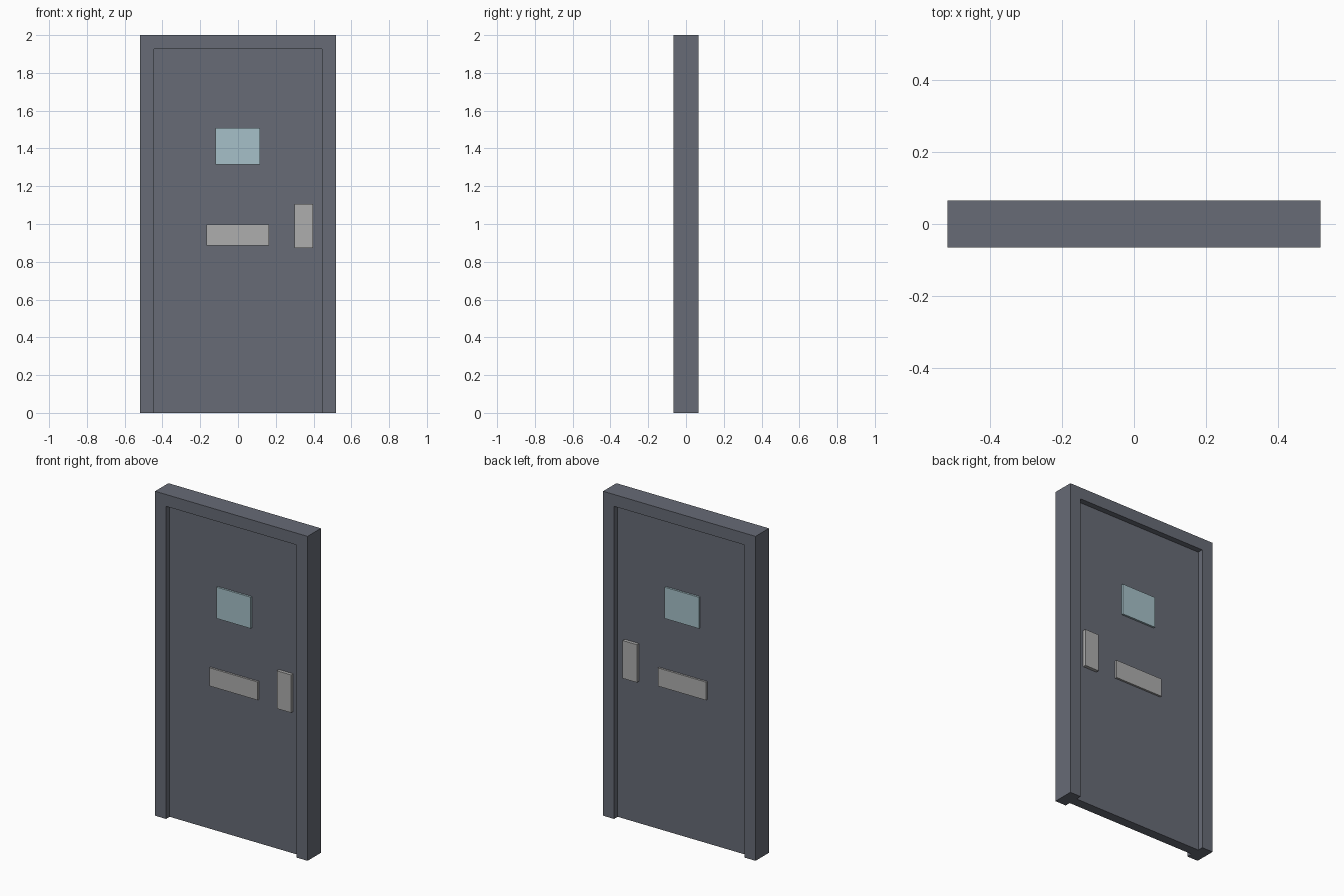
import bpy
import bmesh

cube = bpy.data.objects.get("Cube")
if cube:
    bpy.data.objects.remove(cube, do_unlink=True)


def material(name, rgb):
    m = bpy.data.materials.new(name)
    m.use_nodes = True
    col = (*rgb, 1.0)
    m.diffuse_color = col
    m.node_tree.nodes["Principled BSDF"].inputs["Base Color"].default_value = col
    return m


slate = material("slate grey", (0.135, 0.147, 0.18))
glass = material("pale blue glass", (0.38, 0.53, 0.58))
metal = material("light grey metal", (0.42, 0.42, 0.42))


def finish(name, bm, mat):
    bmesh.ops.recalc_face_normals(bm, faces=bm.faces)
    mesh = bpy.data.meshes.new(name)
    bm.to_mesh(mesh)
    bm.free()
    mesh.materials.append(mat)
    obj = bpy.data.objects.new(name, mesh)
    bpy.context.collection.objects.link(obj)
    return obj


def box(name, x, y, z, mat):
    bm = bmesh.new()
    bmesh.ops.create_cube(bm, size=1)
    for v in bm.verts:
        for i, (lo, hi) in enumerate((x, y, z)):
            v.co[i] = hi if v.co[i] > 0 else lo
    return finish(name, bm, mat)


W, H, D = 0.52, 2.0, 0.065        # frame half width, height, half depth
IN_W, IN_H, LEAF = 0.445, 1.927, 0.03   # opening and door half thickness

# Door frame: an upside-down U profile extruded through its depth
profile = [(-W, 0), (-W, H), (W, H), (W, 0),
           (IN_W, 0), (IN_W, IN_H), (-IN_W, IN_H), (-IN_W, 0)]
bm = bmesh.new()
face = bm.faces.new([bm.verts.new((x, -D, z)) for x, z in profile])
ext = bmesh.ops.extrude_face_region(bm, geom=[face])
for v in ext["geom"]:
    if isinstance(v, bmesh.types.BMVert):
        v.co.y = D
finish("door_frame", bm, slate)

# Door leaf set back from both frame faces
box("door_leaf", (-IN_W, IN_W), (-LEAF, LEAF), (0, IN_H), slate)

# Fittings run through the leaf and stand proud on both sides
fittings = [
    ("window_pane", (-0.118, 0.116), 0.012, (1.315, 1.508), glass),
    ("mail_slot_plate", (-0.166, 0.163), 0.012, (0.886, 0.998), metal),
    ("lock_plate", (0.30, 0.397), 0.02, (0.874, 1.107), metal),
]
for name, x, proud, z, mat in fittings:
    y = LEAF + proud
    box(name, x, (-y, y), z, mat)
